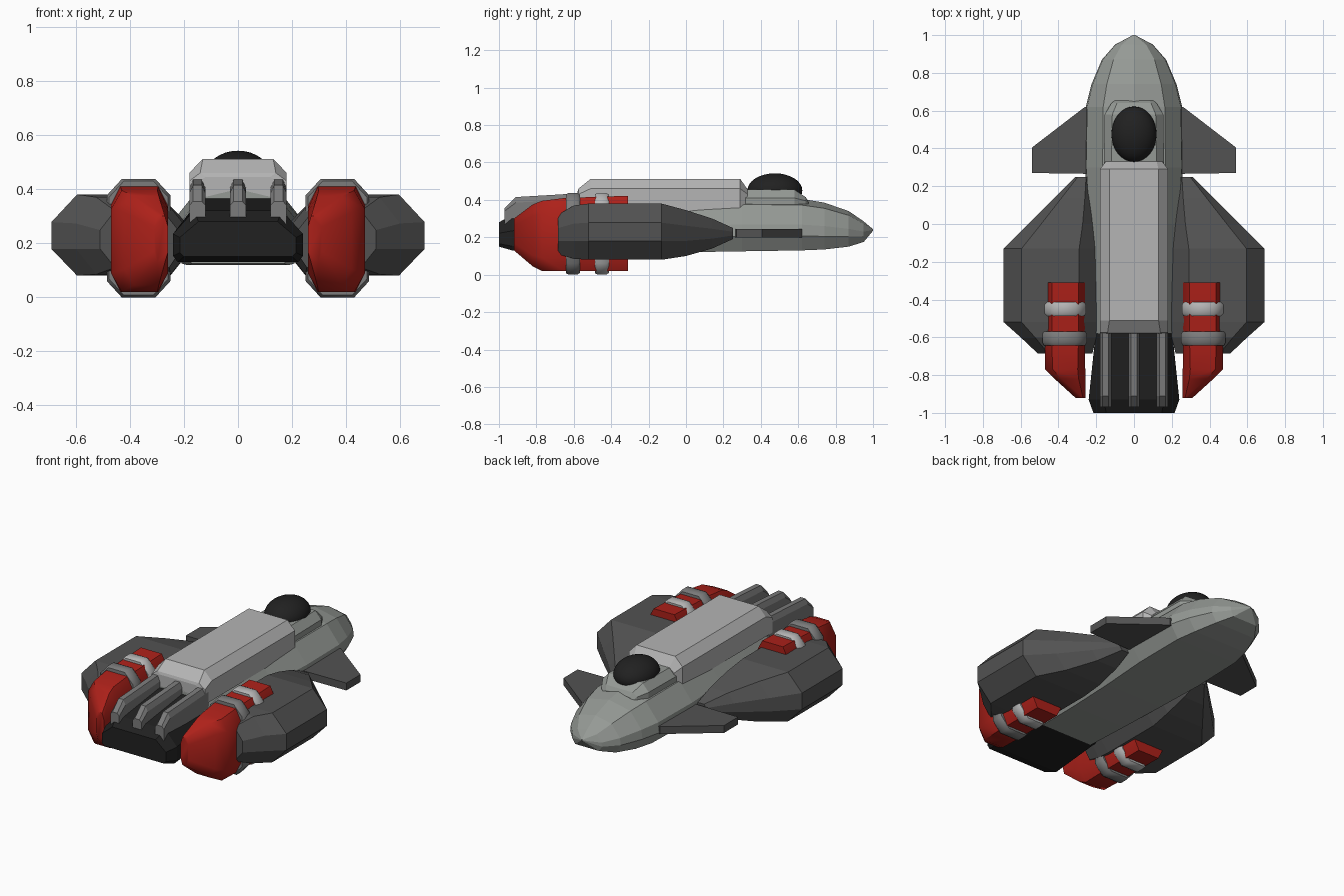
import bpy, bmesh

if "Cube" in bpy.data.objects:
    bpy.data.objects.remove(bpy.data.objects["Cube"])


def material(name, c):
    m = bpy.data.materials.new(name)
    m.diffuse_color = (*c, 1)
    m.use_nodes = True
    m.node_tree.nodes["Principled BSDF"].inputs["Base Color"].default_value = m.diffuse_color
    return m


HULL = material("hull_grey", (0.30, 0.32, 0.30))
LIGHT = material("light_grey", (0.46, 0.46, 0.46))
MID = material("mid_grey", (0.2, 0.2, 0.2))
DARK = material("dark_grey", (0.085, 0.085, 0.085))
BLACK = material("black", (0.015, 0.015, 0.015))
RED = material("red", (0.42, 0.015, 0.01))


def loft(name, rings, mat, mirror=False, smooth=False):
    """Skin closed rings of equal length and cap both ends."""
    bm = bmesh.new()
    vs = [[bm.verts.new(p) for p in r] for r in rings]
    n = len(rings[0])
    for a, b in zip(vs, vs[1:]):
        for i in range(n):
            j = (i + 1) % n
            bm.faces.new((a[i], a[j], b[j], b[i]))
    bm.faces.new(vs[0])
    bm.faces.new(vs[-1])
    bmesh.ops.recalc_face_normals(bm, faces=bm.faces)
    me = bpy.data.meshes.new(name)
    bm.to_mesh(me)
    bm.free()
    ob = bpy.data.objects.new(name, me)
    bpy.context.collection.objects.link(ob)
    me.materials.append(mat)
    if mirror:
        ob.modifiers.new("Mirror", 'MIRROR')
    if smooth:
        bpy.context.view_layer.objects.active = ob
        ob.select_set(True)
        bpy.ops.object.shade_smooth_by_angle(angle=0.9)
        ob.select_set(False)
    return ob


def sym_ring(y, half):
    """Symmetric ring at y from half-profile points (x > 0), bottom to top."""
    return [(x, y, z) for x, z in half] + [(-x, y, z) for x, z in reversed(half)]


def oct_ring(y, x0, x1, z0, z1, cx, cz):
    """Box section with cut corners."""
    return [(x, y, z) for x, z in (
        (x0 + cx, z0), (x1 - cx, z0), (x1, z0 + cz), (x1, z1 - cz),
        (x1 - cx, z1), (x0 + cx, z1), (x0, z1 - cz), (x0, z0 + cz))]


# Main hull with a centre ridge: y, half width, bottom, top
rings = []
for y, w, b, t in ((1.0, .006, .235, .243), (.95, .10, .175, .285), (.87, .17, .15, .34),
                   (.74, .225, .135, .385), (.62, .255, .13, .405), (.3, .26, .125, .41),
                   (.0, .24, .12, .41), (-.3, .225, .12, .41), (-.58, .215, .125, .40)):
    h = t - b
    half = [(.8 * w, b), (w, b + .28 * h), (.97 * w, b + .5 * h), (.64 * w, b + .88 * h)]
    r = sym_ring(y, half)
    r.insert(4, (0, y, t))
    rings.append(r)
loft("hull", rings, HULL)

# Rear engine block
rings = []
for y, w, b, t in ((-.55, .20, .13, .37), (-.93, .24, .13, .32), (-1.0, .215, .15, .28)):
    h = t - b
    rings.append(sym_ring(y, [(.93 * w, b), (w, b + .12 * h), (w, b + .55 * h), (.68 * w, t)]))
loft("engine_block", rings, BLACK)

# Raised spine
rings = []
for y, w, tw, s, t in ((-.58, .155, .12, .42, .445), (-.575, .18, .14, .43, .46),
                       (-.51, .18, .13, .46, .512), (.29, .18, .13, .46, .512),
                       (.33, .15, .12, .43, .455)):
    rings.append(sym_ring(y, [(w, .34), (w, s), (tw, t)]))
loft("spine", rings, LIGHT)

# Cockpit base and canopy
rings = []
for y, w, tw, s, t in ((.28, .16, .12, .41, .455), (.58, .155, .115, .41, .455),
                       (.64, .12, .09, .395, .415), (.655, .10, .08, .375, .39)):
    rings.append(sym_ring(y, [(w, .34), (w, s), (tw, t)]))
loft("cockpit_base", rings, HULL)
bpy.ops.mesh.primitive_uv_sphere_add(segments=32, ring_count=16, location=(0, .475, .45))
canopy = bpy.context.object
canopy.name = "canopy"
canopy.scale = (.12, .147, .092)
canopy.data.materials.append(BLACK)
bpy.ops.object.shade_smooth_by_angle()

# Front winglets
outline = ((.2, .265), (.54, .27), (.54, .405), (.26, .62), (.2, .62))
loft("front_winglet", [[(x, y, z) for x, y in outline] for z in (.2, .245)], DARK, mirror=True)

# Side wing pods: y, inner x, outer x, bottom, top
rings = []
for y, xi, xo, b, t in ((.25, .24, .31, .19, .25), (.14, .22, .42, .14, .30),
                        (.0, .20, .56, .10, .345), (-.13, .19, .69, .08, .38),
                        (-.52, .19, .69, .08, .38), (-.60, .20, .60, .085, .37),
                        (-.685, .22, .51, .11, .32)):
    w, h = xo - xi, t - b
    rings.append([(x, y, z) for x, z in (
        (xi + .12 * w, b), (xo - .19 * w, b), (xo, b + .33 * h), (xo, b + .66 * h),
        (xo - .19 * w, t), (xi + .2 * w, t), (xi, b + .65 * h), (xi, b + .25 * h))])
loft("wing_pod", rings, DARK, mirror=True)

# Red thrusters
loft("thruster", [
    oct_ring(-.31, .26, .47, .02, .422, .035, .07),
    oct_ring(-.65, .26, .47, .02, .41, .035, .07),
    oct_ring(-.77, .258, .47, .02, .395, .04, .07),
    oct_ring(-.82, .258, .42, .045, .375, .035, .06),
    oct_ring(-.92, .258, .31, .13, .30, .012, .04)], RED, mirror=True, smooth=True)

# Bands clamped round the thrusters
for name, y, hy, x0, x1, mat in (("front_band", -.45, .037, .255, .477, LIGHT),
                                 ("rear_band", -.605, .037, .25, .485, MID)):
    loft(name, [
        oct_ring(y - hy, x0 + .008, x1 - .008, .008, .43, .055, .06),
        oct_ring(y - hy * .6, x0, x1, 0, .437, .055, .06),
        oct_ring(y + hy * .6, x0, x1, 0, .437, .055, .06),
        oct_ring(y + hy, x0 + .008, x1 - .008, .008, .43, .055, .06)],
        mat, mirror=True, smooth=True)

# Three rear fins
for i, cx in enumerate((-.15, 0, .15)):
    rings = []
    for y, z0, s, t in ((-.97, .27, .34, .355), (-.91, .28, .385, .415), (-.54, .28, .405, .437)):
        rings.append([(cx + x, y, z) for x, z in (
            (-.03, z0), (.03, z0), (.03, s), (.016, t), (-.016, t), (-.03, s))])
    loft(f"rear_fin_{i + 1}", rings, MID)
